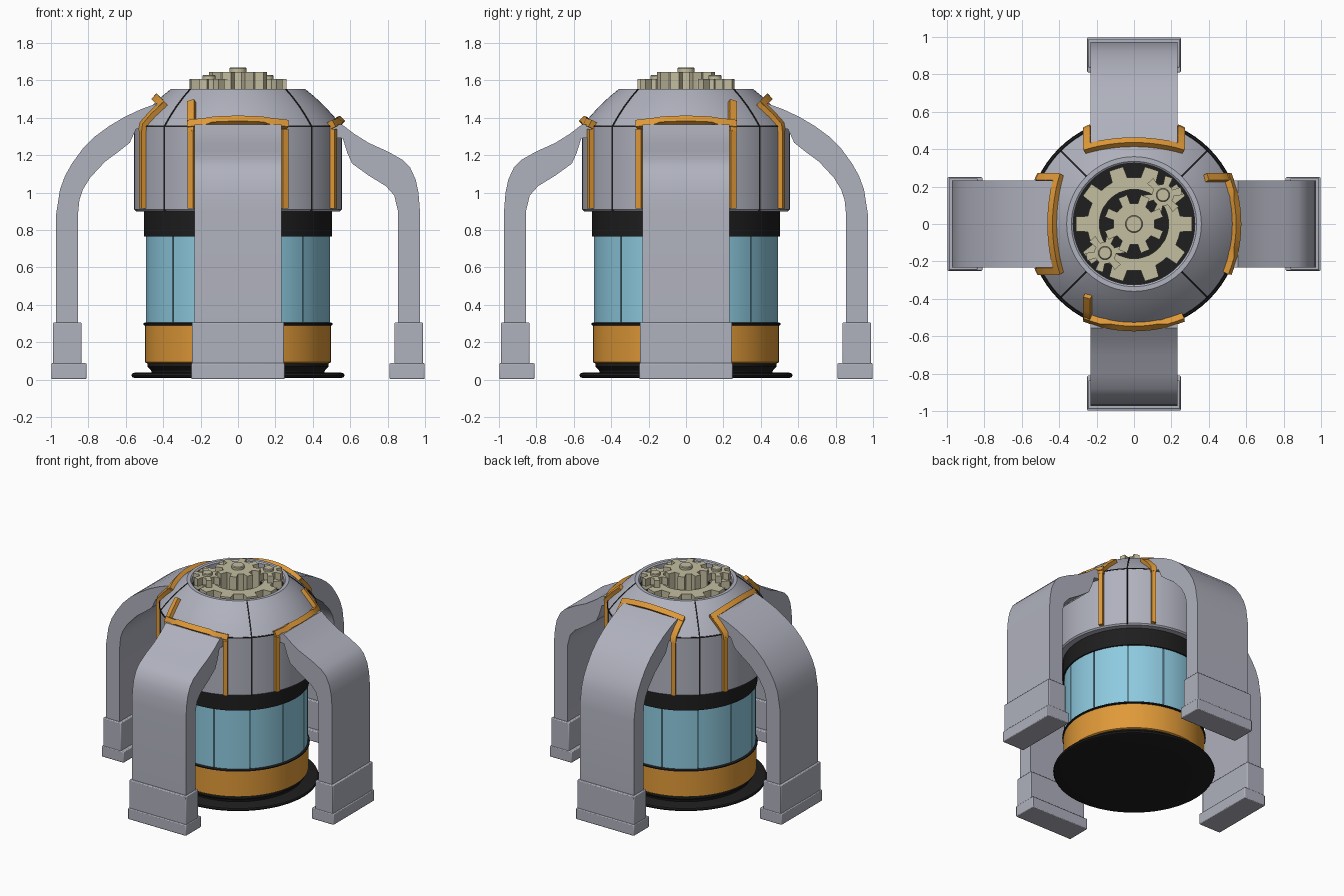
import bpy, bmesh, math
from mathutils import Vector

if "Cube" in bpy.data.objects:
    bpy.data.objects.remove(bpy.data.objects["Cube"])


def material(name, rgb):
    m = bpy.data.materials.new(name)
    m.diffuse_color = (*rgb, 1)
    m.use_nodes = True
    m.node_tree.nodes["Principled BSDF"].inputs["Base Color"].default_value = m.diffuse_color
    return m


GREY = material("grey metal", (0.43, 0.44, 0.51))
ORANGE = material("orange paint", (0.74, 0.32, 0.04))
GLASS = material("blue glass", (0.27, 0.59, 0.74))
BLACK = material("black rubber", (0.013, 0.013, 0.014))
BRASS = material("pale brass", (0.55, 0.51, 0.35))


def finish(name, bm, mat, bevel=0):
    bmesh.ops.recalc_face_normals(bm, faces=bm.faces)
    me = bpy.data.meshes.new(name)
    bm.to_mesh(me)
    bm.free()
    me.materials.append(mat)
    ob = bpy.data.objects.new(name, me)
    bpy.context.collection.objects.link(ob)
    bpy.ops.object.select_all(action='DESELECT')
    ob.select_set(True)
    bpy.context.view_layer.objects.active = ob
    bpy.ops.object.shade_smooth_by_angle(angle=math.radians(30))
    if bevel:
        mod = ob.modifiers.new("bevel", 'BEVEL')
        mod.width, mod.segments, mod.limit_method = bevel, 2, 'ANGLE'
    return ob


def lathe(name, profile, mat, n=72):
    """Spin a (radius, z) outline; the ends are capped."""
    bm = bmesh.new()
    rings = [[bm.verts.new((r * math.cos(2 * math.pi * i / n), r * math.sin(2 * math.pi * i / n), z))
              for i in range(n)] for r, z in profile]
    for a, b in zip(rings, rings[1:]):
        for i in range(n):
            j = (i + 1) % n
            bm.faces.new((a[i], a[j], b[j], b[i]))
    bm.faces.new(rings[0])
    bm.faces.new(rings[-1])
    return finish(name, bm, mat)


def prism(name, outline, to_world, lo, hi, mat, bevel=0):
    """Extrude a 2D outline between two depths, mapped by to_world(a, b, depth)."""
    bm = bmesh.new()
    a = [bm.verts.new(to_world(p, q, lo)) for p, q in outline]
    b = [bm.verts.new(to_world(p, q, hi)) for p, q in outline]
    bm.faces.new(a)
    bm.faces.new(b)
    for i in range(len(a)):
        j = (i + 1) % len(a)
        bm.faces.new((a[i], a[j], b[j], b[i]))
    return finish(name, bm, mat, bevel)


def sweep(name, path, width, thick, mat, sink=0.02):
    """Sweep a flat bar along (point, normal) pairs lying on the shell."""
    bm = bmesh.new()
    rings = []
    for i, (p, n) in enumerate(path):
        t = path[min(i + 1, len(path) - 1)][0] - path[max(i - 1, 0)][0]
        s = n.cross(t).normalized() * width / 2
        rings.append([bm.verts.new(p + s * k + n * h)
                      for k, h in ((-1, -sink), (1, -sink), (1, thick), (-1, thick))])
    for a, b in zip(rings, rings[1:]):
        for i in range(4):
            j = (i + 1) % 4
            bm.faces.new((a[i], a[j], b[j], b[i]))
    bm.faces.new(rings[0])
    bm.faces.new(rings[-1])
    return finish(name, bm, mat)


# ---- round body, bottom to top
lathe("base_disc", [(0.36, 0.012), (0.55, 0.008), (0.565, 0.013), (0.57, 0.023), (0.565, 0.033), (0.55, 0.038)], BLACK)
lathe("base_step", [(0.46, 0.03), (0.465, 0.05), (0.485, 0.07), (0.485, 0.09)], BLACK)
lathe("lower_band", [(0.485, 0.087), (0.497, 0.093), (0.497, 0.29)], ORANGE)
lathe("band_ring", [(0.497, 0.288), (0.506, 0.292), (0.506, 0.30), (0.497, 0.306)], BLACK)
lathe("glass_core", [(0.482, 0.30), (0.482, 0.77)], GLASS)
lathe("neck_band", [(0.48, 0.765), (0.503, 0.765), (0.503, 0.91)], BLACK)
DOME = [(0.555, 1.355), (0.515, 1.405), (0.465, 1.46), (0.41, 1.512), (0.36, 1.553)]
lathe("shell", [(0.49, 0.90), (0.545, 0.90), (0.555, 0.91)] + DOME
      + [(0.335, 1.553), (0.325, 1.545), (0.325, 1.47)], GREY)
lathe("gear_well_floor", [(0.327, 1.47), (0.327, 1.495)], BLACK)
lathe("shell_seam", [(0.54, 1.351), (0.558, 1.351), (0.556, 1.359), (0.54, 1.359)], BLACK)

# ---- twelve curved glass panes with fine gaps
for k in range(12):
    start = math.radians(45 + 30 * k + 0.4)
    arc = [start + math.radians(29.2) * i / 6 for i in range(7)]
    outline = [(0.493 * math.cos(t), 0.493 * math.sin(t)) for t in arc]
    outline += [(0.478 * math.cos(t), 0.478 * math.sin(t)) for t in reversed(arc)]
    prism("glass_pane", outline, lambda a, b, d: (a, b, d), 0.303, 0.767, GLASS)


def shell_radius(z):
    for (r0, z0), (r1, z1) in zip(DOME, DOME[1:]):
        if z0 <= z <= z1:
            return r0 + (r1 - r0) * (z - z0) / (z1 - z0)
    return 0.555


def on_shell(v, z, place):
    """Point and outward normal on the shell at sideways offset v and height z."""
    r = shell_radius(z)
    u = math.sqrt(r * r - v * v)
    rise = 0 if z < 1.345 else 0.45 if z < 1.37 else 0.95
    return Vector(place(u, z, v)), Vector(place(u / r, rise, v / r)).normalized()


# ---- diagonal panel seams
for sx in (-1, 1):
    for sy in (-1, 1):
        def diagonal(u, z, v, sx=sx, sy=sy):
            return (sx * (u - v) * math.sqrt(0.5), sy * (u + v) * math.sqrt(0.5), z)
        heights = [0.905, 1.34] + [z for r, z in DOME]
        sweep("panel_seam", [on_shell(0, z, diagonal) for z in heights], 0.009, 0.003, BLACK)

# ---- legs: arched on the left and back, kinked on the front and right
ARCHED = [(0.973, 0.10), (0.973, 0.88), (0.952, 1.016), (0.925, 1.09), (0.888, 1.155), (0.83, 1.235), (0.765, 1.30),
          (0.69, 1.355), (0.604, 1.406), (0.52, 1.445), (0.435, 1.476), (0.36, 1.46), (0.40, 1.36), (0.545, 1.34),
          (0.578, 1.267), (0.63, 1.225), (0.71, 1.166), (0.79, 1.08), (0.83, 1.015), (0.848, 0.96),
          (0.856, 0.88), (0.856, 0.10)]
KINKED = [(0.973, 0.10), (0.973, 0.90), (0.965, 1.00), (0.95, 1.07), (0.92, 1.135), (0.88, 1.175), (0.80, 1.22),
          (0.70, 1.265), (0.62, 1.315), (0.555, 1.365), (0.44, 1.36), (0.44, 1.30), (0.56, 1.29),
          (0.585, 1.21), (0.61, 1.155), (0.70, 1.09), (0.79, 1.035), (0.835, 0.985),
          (0.856, 0.90), (0.856, 0.10)]


def box(name, u0, u1, z0, z1, half, place, mat):
    prism(name, [(u0, z0), (u1, z0), (u1, z1), (u0, z1)], place, -half, half, mat, 0.006)


sides = {
    "front": (lambda u, z, v: (v, -u, z), False),
    "right": (lambda u, z, v: (u, -v, z), False),
    "left": (lambda u, z, v: (-u, v, z), True),
    "back": (lambda u, z, v: (-v, u, z), True),
}
for side, (place, arched) in sides.items():
    prism(side + "_leg", ARCHED if arched else KINKED, place, -0.233, 0.233, GREY)
    box(side + "_foot_sleeve", 0.836, 0.99, 0.06, 0.305, 0.246, place, GREY)
    box(side + "_foot", 0.81, 0.998, 0.002, 0.088, 0.25, place, GREY)
    # orange trim around the top of the leg
    for s in (-1, 1):
        sweep(side + "_side_trim", [on_shell(0.243 * s, z, place) for z in (0.915, 1.1, 1.34)],
              0.032, 0.027, ORANGE)
        if arched or s < 0:
            top = 1.465 if arched else 1.475
            sweep(side + "_dome_trim", [on_shell(0.243 * s, z, place) for z in (1.33, 1.36, 1.41, top)],
                  0.04, 0.028, ORANGE)
    low, rise = (1.455, 0.04) if arched else (1.358, 0.018)
    arch = [on_shell(v, low + rise * (1 - (v / 0.258) ** 2), place)
            for v in [-0.258 + 0.516 * i / 12 for i in range(13)]]
    sweep(side + "_top_trim", arch, 0.04, 0.03, ORANGE)


# ---- gear train in the top well
def gear(name, x, y, z0, z1, root, tip, teeth, phase=0.0, hole=0):
    pitch = 2 * math.pi / teeth
    steps = ((-0.5, root), (-0.27, root), (-0.2, tip), (0.2, tip), (0.27, root))
    pts = [(r, pitch * (k + f) + phase) for k in range(teeth) for f, r in steps]
    bm = bmesh.new()
    loops = [[bm.verts.new((x + r * math.cos(t), y + r * math.sin(t), z)) for r, t in pts] for z in (z0, z1)]
    n = len(pts)
    if hole:
        inner = [[bm.verts.new((x + hole * math.cos(t), y + hole * math.sin(t), z)) for r, t in pts]
                 for z in (z1, z0)]
        loops = [loops[0], loops[1], inner[0], inner[1], loops[0]]
    else:
        bm.faces.new(loops[0])
        bm.faces.new(loops[1])
    for a, b in zip(loops, loops[1:]):
        for i in range(n):
            j = (i + 1) % n
            bm.faces.new((a[i], a[j], b[j], b[i]))
    finish(name, bm, BRASS)


def hub(name, x, y, r, z0, z1):
    lathe(name, [(r, z0), (r, z1 - 0.005), (r - 0.005, z1)], BRASS, 24).location = (x, y, 0)


gear("ring_gear", 0, 0, 1.49, 1.555, 0.25, 0.312, 10, 0, 0.185)
gear("centre_gear", 0, 0, 1.49, 1.645, 0.11, 0.16, 8, math.pi / 8)
hub("centre_hub", 0, 0, 0.046, 1.63, 1.668)
for s in (-1, 1):
    gear("small_gear", 0.155 * s, 0.155 * s, 1.55, 1.608, 0.058, 0.104, 6, math.radians(12))
    hub("small_hub", 0.155 * s, 0.155 * s, 0.036, 1.60, 1.628)
